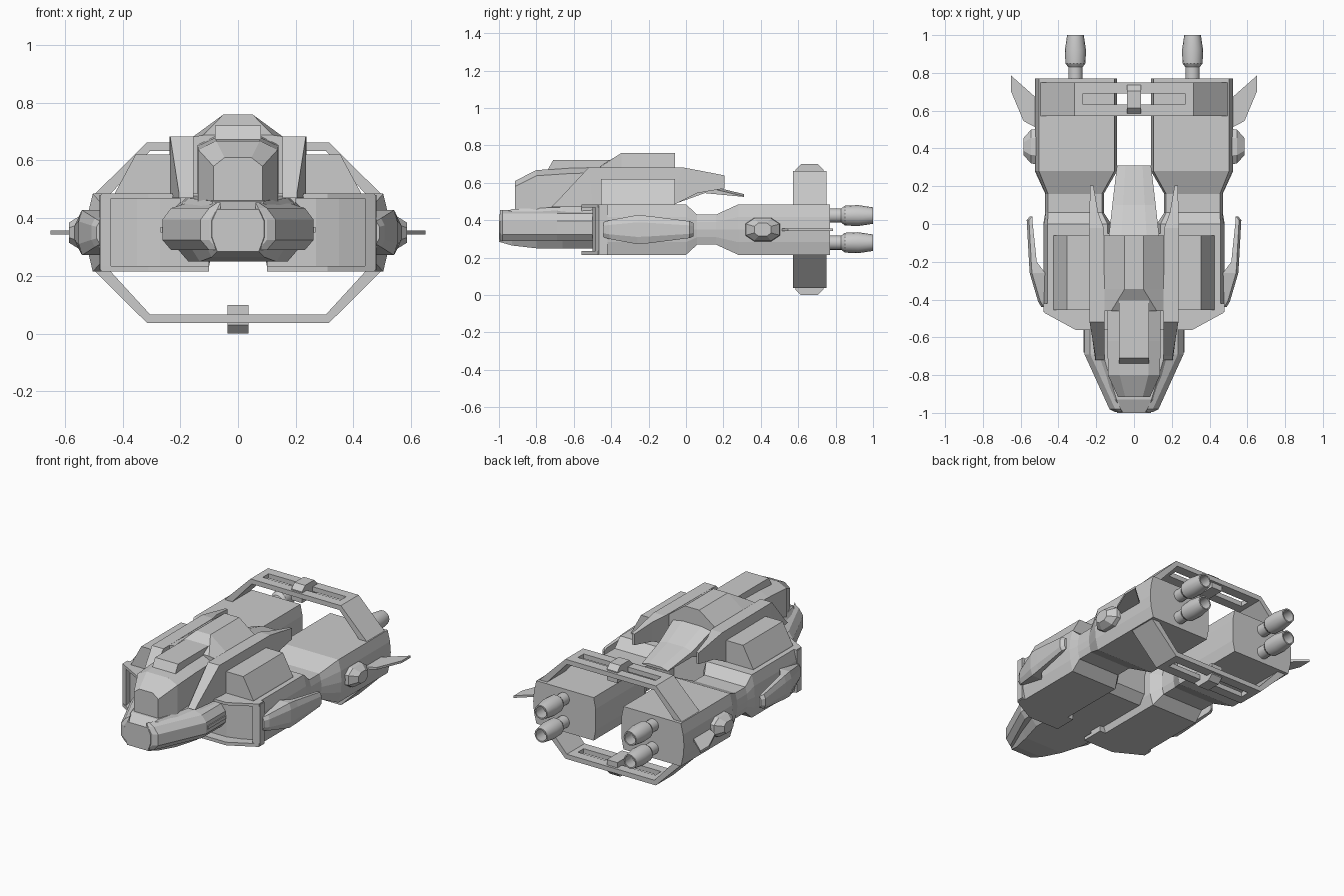
import bpy, bmesh, math

if "Cube" in bpy.data.objects:
    bpy.data.objects.remove(bpy.data.objects["Cube"])


def finish(name, bm, mirror=False):
    bmesh.ops.recalc_face_normals(bm, faces=bm.faces)
    me = bpy.data.meshes.new(name)
    bm.to_mesh(me)
    bm.free()
    ob = bpy.data.objects.new(name, me)
    bpy.context.collection.objects.link(ob)
    if mirror:
        ob.modifiers.new("mirror", 'MIRROR')
    return ob


def loft(name, rings, mirror=False):
    """Skin a list of equal-length 3D rings and cap both ends."""
    bm = bmesh.new()
    vs = [[bm.verts.new(p) for p in r] for r in rings]
    n = len(rings[0])
    for a, b in zip(vs, vs[1:]):
        for i in range(n):
            j = (i + 1) % n
            bm.faces.new((a[i], a[j], b[j], b[i]))
    bm.faces.new(vs[0])
    bm.faces.new(vs[-1])
    return finish(name, bm, mirror)


def prism(name, pts, axis, lo, hi, mirror=False):
    """Extrude a 2D outline along an axis."""
    put = {'x': lambda p, t: (t, p[0], p[1]),
           'y': lambda p, t: (p[0], t, p[1]),
           'z': lambda p, t: (p[0], p[1], t)}[axis]
    return loft(name, [[put(p, t) for p in pts] for t in (lo, hi)], mirror)


def box(name, x0, x1, y0, y1, z0, z1, mirror=False):
    return prism(name, [(x0, y0), (x1, y0), (x1, y1), (x0, y1)], 'z', z0, z1, mirror)


def sym(half):
    """Mirror a half outline (x>0, bottom to top) into a closed one."""
    return half + [(-x, z) for x, z in reversed(half)]


def at_y(y, pts):
    return [(x, y, z) for x, z in pts]


# Side nacelles: fore hull, waist and rear pod in one skin
def nacelle_ring(y, xi, xo, z0, z1, bi, bo):
    m = (z0 + z1) / 2
    h = (z1 - z0) / 4
    return at_y(y, [(xi + bi, z0), (xi, m - h), (xi, m + h), (xi + bi, z1),
                    (xo - bo, z1), (xo - bo * .25, m + h), (xo, m),
                    (xo - bo * .25, m - h), (xo - bo, z0)])


loft("nacelle", [nacelle_ring(*a) for a in (
    (-.43, .12, .48, .215, .485, .02, .022),
    (-.0, .12, .48, .215, .485, .02, .022),
    (.06, .16, .47, .27, .43, .01, .015),
    (.16, .16, .47, .27, .43, .01, .015),
    (.28, .09, .525, .215, .485, .014, .022),
    (.77, .09, .525, .215, .485, .014, .022))], True)

# Recessed intakes with rims at the nacelle fronts
prism("intake_face", [(.1, -.50), (.27, -.50), (.35, -.475), (.45, -.43), (.1, -.42)],
      'z', .22, .48, True)
lip = [(.1, -.56), (.31, -.56), (.475, -.47), (.475, -.42), (.1, -.42)]
prism("intake_upper_rim", lip, 'z', .468, .485, True)
prism("intake_lower_rim", lip, 'z', .215, .235, True)
prism("intake_side_rim", [(.44, -.485), (.478, -.465), (.48, -.42), (.455, -.42)],
      'z', .22, .48, True)

# Central hull between the nacelles
loft("center_hull", [at_y(y, sym([(.12, z0), (.2, z0 + .04), (.2, .485)]))
                     for y, z0 in ((-.56, .25), (-.1, .25), (-.05, .3))])

# Nose wedge and the hexagonal bumpers along its sides
loft("nose", [at_y(y, sym([(w * .8, z0), (w, z0 + .05), (w, z1 - .04), (w * .8, z1)]))
              for y, w, z0, z1 in ((-1, .09, .285, .43), (-.93, .115, .265, .46),
                                   (-.80, .165, .25, .465), (-.66, .215, .25, .47),
                                   (-.5, .215, .25, .48))])
loft("nose_bumper", [at_y(y, [(xi, .29), (xo - .03, .29), (xo, .325), (xo, .395),
                              (xo - .03, .435), (xi, .455)])
                     for y, xi, xo in ((-.995, .06, .10), (-.98, .07, .13),
                                       (-.69, .17, .262), (-.48, .17, .262))], True)
box("bumper_groove_strip", .24, .268, -.68, -.48, .35, .37, True)

# Cockpit canopy with roof hatch
loft("canopy", [at_y(y, sym([(w, z0), (w, z1 - .03), (w * .55, z1)]))
                for y, w, z0, z1 in ((-.915, .085, .45, .61), (-.80, .138, .45, .668),
                                     (-.62, .14, .45, .68), (-.42, .14, .45, .685))])
prism("roof_hatch", [(-.75, .65), (-.71, .722), (-.38, .722), (-.38, .65)], 'x', -.08, .08)

# Raised spine behind the cockpit
loft("spine", [at_y(y, sym([(.2, .47), (.2, .62), (.155, .683), (w, z)]))
               for y, w, z in ((-.46, .12, .688), (-.345, .05, .76), (-.06, .05, .76))])

# Sloping rear deck ending in a thin tail flap
loft("tail_deck", [at_y(y, sym([(w, z0), (w, z1 - .012), (w * .5, z1)]))
                   for y, w, z0, z1 in ((-.08, .135, .48, .67), (.1, .115, .545, .59),
                                        (.31, .09, .525, .54))])

# Side rails sweeping down beside the canopy and back past the deck
loft("side_rail", [[(xi, y0, z0), (xo, y0, z0), (xo, y1, z1), (xi, y1, z1)]
                   for y0, z0, y1, z1, xi, xo in (
    (-.72, .47, -.70, .49, .155, .205), (-.5, .47, -.52, .683, .155, .235),
    (-.07, .48, -.02, .683, .16, .238), (.06, .545, .06, .668, .19, .236),
    (.205, .57, .205, .64, .215, .232))], True)

# Shoulder boxes on the fore hull
prism("shoulder_box", [(.18, .47), (.43, .47), (.425, .49), (.355, .62), (.18, .62)],
      'y', -.455, -.06, True)

# Tapered side blades
loft("side_blade", [[(xi, y, .35 - h), (xo - .012, y, .35 - h), (xo, y, .35 - h * .5),
                     (xo, y, .35 + h * .5), (xo - .012, y, .35 + h), (xi, y, .35 + h)]
                    for y, xi, xo, h in ((-.44, .46, .49, .04), (-.41, .46, .508, .05),
                                         (-.26, .47, .552, .078), (-.2, .515, .556, .073),
                                         (.02, .538, .568, .045), (.04, .538, .552, .035))], True)

# Small thruster blisters on the rear pods
loft("pod_blister", [[(x, .41 + r * c, .35 + h * s) for c, s in
                      ((-1, -.5), (-.5, -1), (.5, -1), (1, -.5), (1, .5), (.5, 1), (-.5, 1), (-1, .5))]
                     for x, r, h in ((.5, .095, .064), (.545, .09, .06), (.585, .045, .035))], True)

# Rear winglets
prism("winglet", [(.5, .50), (.585, .545), (.65, .70), (.65, .785), (.52, .67), (.5, .66)][::-1],
      'z', .343, .357, True)

# Upper and lower arches with slotted bridge and center clamp
for tag, f in (("upper", lambda z: z), ("lower", lambda z: .70 - z)):
    leg = [(.505, .475), (.315, .663), (.27, .663), (.27, .633), (.305, .633), (.45, .475)]
    prism(tag + "_arch_leg", [(x, f(z)) for x, z in leg], 'y', .573, .75, True)
    z0, z1 = sorted((f(.633), f(.663)))
    box(tag + "_bridge_front", -.275, .275, .573, .632, z0, z1)
    box(tag + "_bridge_back", -.275, .275, .69, .75, z0, z1)
    prism(tag + "_clamp", [(.585, f(.60)), (.735, f(.60)), (.735, f(.67)), (.705, f(.70)),
                           (.615, f(.70)), (.585, f(.67))], 'x', -.037, .037)

# Four hollow engine nozzles, revolved profiles
profile = [(.75, .038), (.83, .038), (.85, .053), (.92, .056), (1.0, .044),
           (1.0, .036), (.92, .042), (.91, .01)]
for tag, cz in (("upper", .425), ("lower", .28)):
    rings = [[(.31 + r * math.cos(k * math.tau / 16), y, cz + r * math.sin(k * math.tau / 16))
              for k in range(16)] for y, r in profile]
    ob = loft(tag + "_nozzle", rings, True)
    bpy.context.view_layer.objects.active = ob
    ob.select_set(True)
    bpy.ops.object.shade_smooth_by_angle(angle=math.radians(30))
    ob.select_set(False)
